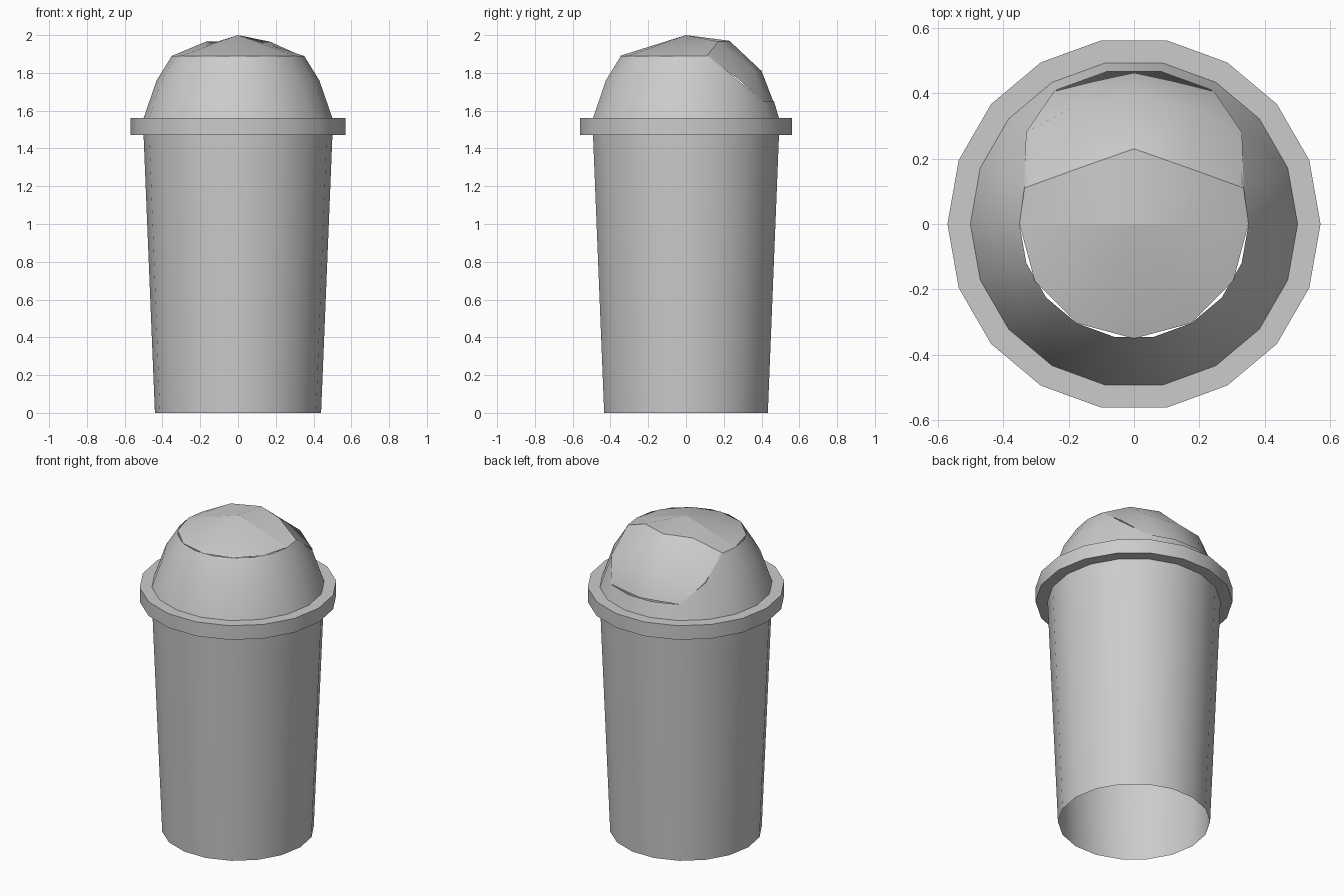
import bpy, bmesh, math

if "Cube" in bpy.data.objects:
    bpy.data.objects.remove(bpy.data.objects["Cube"])

N = 18

def make(name, verts, faces):
    me = bpy.data.meshes.new(name)
    me.from_pydata(verts, [], faces)
    bm = bmesh.new()
    bm.from_mesh(me)
    bmesh.ops.remove_doubles(bm, verts=bm.verts, dist=0.0005)
    bmesh.ops.recalc_face_normals(bm, faces=bm.faces)
    bm.to_mesh(me)
    bm.free()
    ob = bpy.data.objects.new(name, me)
    bpy.context.collection.objects.link(ob)
    bpy.context.view_layer.objects.active = ob
    ob.select_set(True)
    bpy.ops.object.shade_smooth_by_angle(angle=math.radians(35))
    ob.select_set(False)
    return ob

def polar(r, k, z, n=N):
    a = 2 * math.pi * k / n
    return (r * math.cos(a), r * math.sin(a), z)

def lathe(name, profile):
    verts = [polar(r, k, z) for r, z in profile for k in range(N)]
    faces = [(i * N + k, i * N + (k + 1) % N, (i + 1) * N + (k + 1) % N, (i + 1) * N + k)
             for i in range(len(profile) - 1) for k in range(N)]
    return make(name, verts, faces)

# Tapered body, open underneath
lathe("bin_body", [(0.44, 0), (0.5, 1.47)])

# Projecting collar
lathe("collar", [(0.5, 1.47), (0.57, 1.47), (0.57, 1.56), (0.5, 1.56)])

# Dome lid: each column stops where the rear opening is cut
verts, faces, cols = [], [], []
for k in range(N):
    deg = k * 20
    if 60 <= deg <= 120:
        prof = [(0.5, 1.56), (0.473, 1.65)]
    elif deg in (40, 140):
        prof = [(0.5, 1.56), (0.431, 1.76)]
    else:
        prof = [(0.5, 1.56), (0.431, 1.76), (0.35, 1.89)]
    cols.append([len(verts) + i for i in range(len(prof))])
    verts += [polar(r, k, z) for r, z in prof]
for k in range(N):
    a, b = cols[k], cols[(k + 1) % N]
    faces.append((a[0], b[0], b[1], a[1]))
    top = a[2:] + [b[1], a[1]] + b[2:]
    if len(a) == 3 and len(b) == 3:
        faces.append((a[1], b[1], b[2], a[2]))
    elif len(top) == 3:
        faces.append(tuple(top))
make("dome_lid", verts, faces)

# Swing flap: flat front fan plus a rounded rear panel
verts = [(0, 0, 2.0)] + [polar(0.35, k, 1.89, 12) for k in range(6, 13)]
faces = [(0, i, i + 1) for i in range(1, 7)]
rows = [
    [(0, 0, 2.0), (0.175, 0, 1.945), (0.35, 0, 1.89)],
    [(0, 0.23, 1.97), (0.17, 0.17, 1.965), (0.335, 0.11, 1.89)],
    [(0, 0.40, 1.81), (0.19, 0.355, 1.82), (0.33, 0.28, 1.765)],
    [(0, 0.462, 1.65), (0.125, 0.435, 1.65), (0.245, 0.405, 1.65)],
]
base = len(verts)
for c, m, e in rows:
    verts += [(-e[0], e[1], e[2]), (-m[0], m[1], m[2]), c, m, e]
for i in range(3):
    for j in range(4):
        p = base + i * 5 + j
        faces.append((p, p + 1, p + 6, p + 5))
make("swing_flap", verts, faces)
